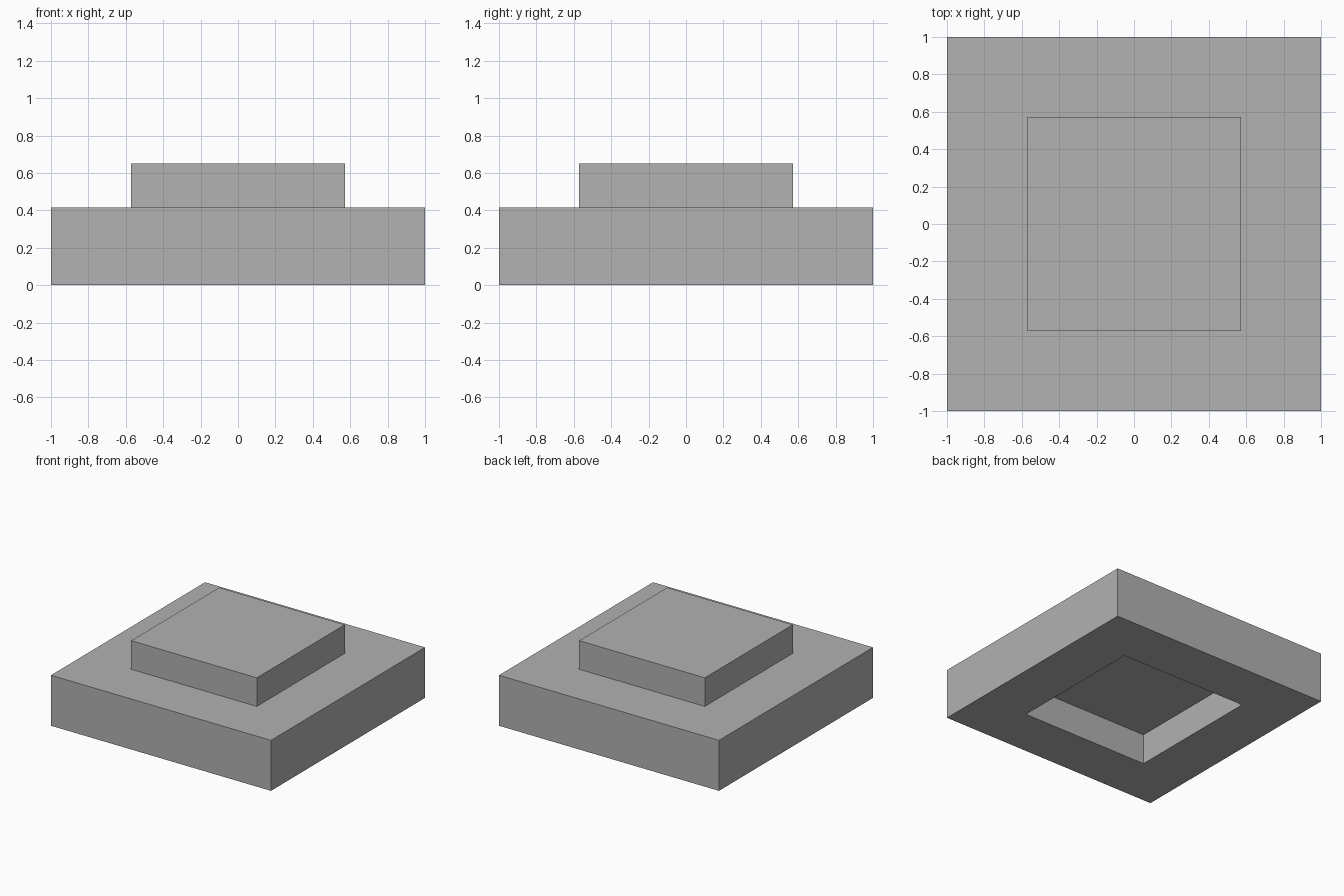
import bpy, bmesh
from mathutils import Vector

BASE_H, TOTAL_H = 0.415, 0.65
STUD_HALF = 0.571
RECESS_HALF, RECESS_DEPTH = 0.577, 0.25

cube = bpy.data.objects.get("Cube")
if cube:
    bpy.data.objects.remove(cube, do_unlink=True)

grey = bpy.data.materials.new("light_grey")
grey.use_nodes = True
color = (0.445, 0.445, 0.445, 1)
grey.diffuse_color = color
grey.node_tree.nodes["Principled BSDF"].inputs["Base Color"].default_value = color


def step_face(bm, direction, half, offset):
    """Inset the face looking up or down to a centred square and move it in z."""
    bm.normal_update()
    face = max(bm.faces, key=lambda f: f.normal.z * direction)
    bmesh.ops.inset_region(bm, faces=[face], thickness=1 - half, use_even_offset=True)
    new = bmesh.ops.extrude_discrete_faces(bm, faces=[face])["faces"][0]
    bmesh.ops.translate(bm, verts=new.verts, vec=Vector((0, 0, offset)))


# Square slab
bm = bmesh.new()
bmesh.ops.create_cube(bm, size=2)
for v in bm.verts:
    v.co.z = BASE_H if v.co.z > 0 else 0

# Raised block on top, hollow underneath
step_face(bm, 1, STUD_HALF, TOTAL_H - BASE_H)
step_face(bm, -1, RECESS_HALF, RECESS_DEPTH)
bmesh.ops.recalc_face_normals(bm, faces=bm.faces)

mesh = bpy.data.meshes.new("stepped_block")
bm.to_mesh(mesh)
bm.free()
mesh.materials.append(grey)
block = bpy.data.objects.new("stepped_block", mesh)
bpy.context.collection.objects.link(block)
